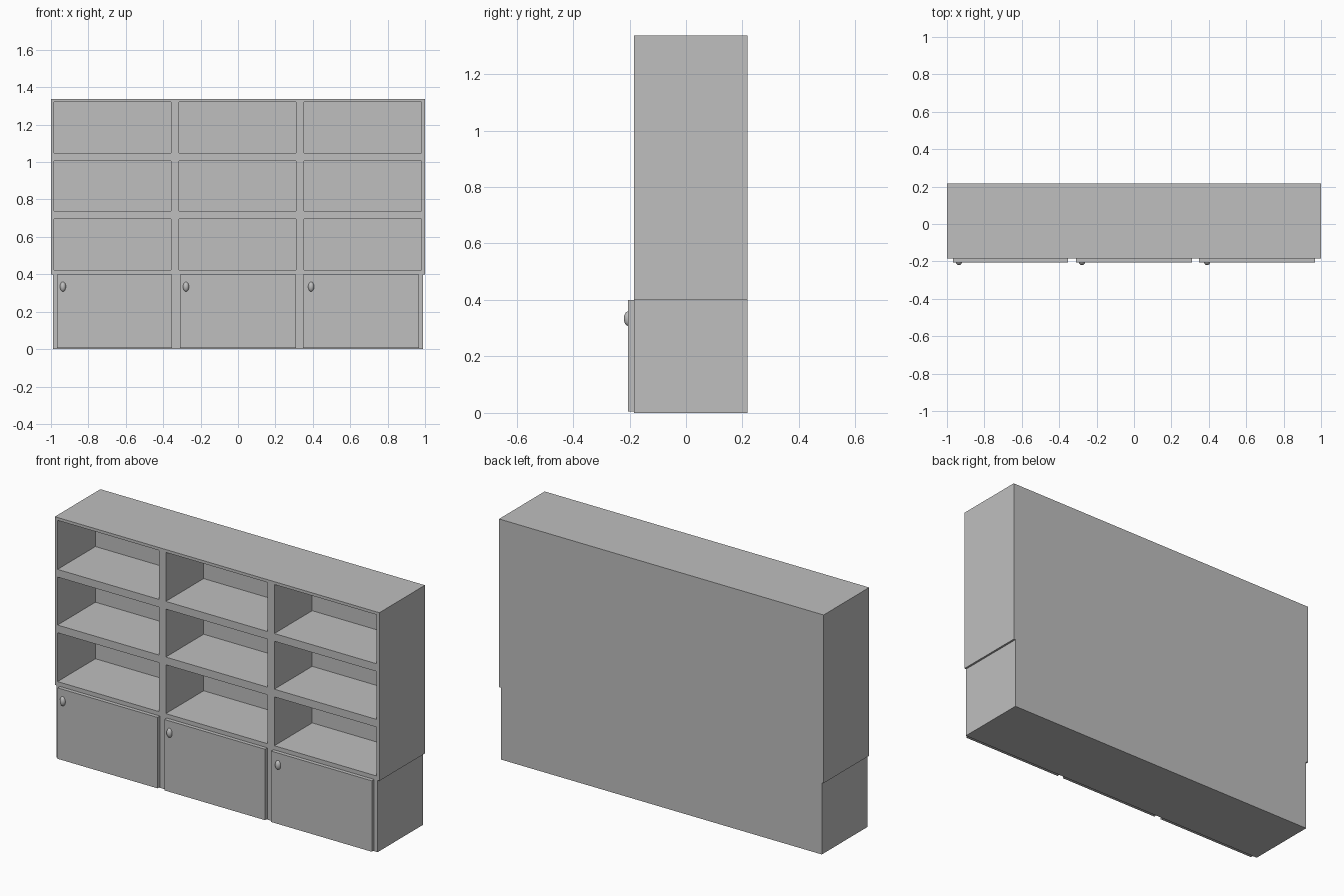
import bpy
import bmesh
from mathutils import Vector

default = bpy.data.objects.get("Cube")
if default:
    bpy.data.objects.remove(default, do_unlink=True)

grey = bpy.data.materials.new("light_grey")
grey.use_nodes = True
colour = (0.52, 0.52, 0.52, 1)
grey.diffuse_color = colour
grey.node_tree.nodes["Principled BSDF"].inputs["Base Color"].default_value = colour

FRONT, BACK = -0.184, 0.217
BASE_TOP, TOP = 0.4, 1.337
POCKET_DEPTH = 0.333


def finish(name, bm):
    bmesh.ops.recalc_face_normals(bm, faces=bm.faces)
    mesh = bpy.data.meshes.new(name)
    bm.to_mesh(mesh)
    bm.free()
    mesh.materials.append(grey)
    obj = bpy.data.objects.new(name, mesh)
    bpy.context.collection.objects.link(obj)
    return obj


def box_mesh(low, high):
    low, high = Vector(low), Vector(high)
    bm = bmesh.new()
    bmesh.ops.create_cube(bm, size=1)
    bmesh.ops.scale(bm, vec=high - low, verts=bm.verts)
    bmesh.ops.translate(bm, vec=(low + high) / 2, verts=bm.verts)
    return bm


# Bookcase: solid block with nine open compartments pushed into its front
columns = [(-0.983, -0.358), (-0.316, 0.311), (0.353, 0.981)]
rows = [(0.423, 0.695), (0.738, 1.005), (1.048, 1.321)]
bm = box_mesh((-1, FRONT, BASE_TOP), (1, BACK, TOP))
for axis, spans in ((Vector((1, 0, 0)), columns), (Vector((0, 0, 1)), rows)):
    for span in spans:
        for cut in span:
            bmesh.ops.bisect_plane(bm, geom=bm.verts[:] + bm.edges[:] + bm.faces[:],
                                   plane_co=axis * cut, plane_no=axis)


def in_compartment(face):
    c = face.calc_center_median()
    return (c.y < FRONT + 0.001
            and any(a < c.x < b for a, b in columns)
            and any(a < c.z < b for a, b in rows))


cells = [f for f in bm.faces if in_compartment(f)]
for face in bmesh.ops.extrude_discrete_faces(bm, faces=cells)["faces"]:
    bmesh.ops.translate(bm, vec=(0, POCKET_DEPTH, 0), verts=face.verts)
bmesh.ops.dissolve_limit(bm, angle_limit=0.01, verts=bm.verts, edges=bm.edges)
finish("open_bookcase", bm)

# Cupboard base, slightly narrower than the bookcase
finish("cupboard_base", box_mesh((-0.989, FRONT, 0), (0.989, BACK, BASE_TOP)))

# Doors, each with an oval knob near its upper left corner
doors = [("right", -0.968, -0.353, -0.936),
         ("middle", -0.31, 0.31, -0.278),
         ("left", 0.348, 0.968, 0.391)]
for side, x0, x1, knob_x in doors:
    finish(side + "_door", box_mesh((x0, -0.205, 0.005), (x1, FRONT, BASE_TOP)))
    bm = bmesh.new()
    bmesh.ops.create_uvsphere(bm, u_segments=24, v_segments=16, radius=1)
    bmesh.ops.scale(bm, vec=(0.016, 0.016, 0.026), verts=bm.verts)
    bmesh.ops.translate(bm, vec=(knob_x, -0.204, 0.334), verts=bm.verts)
    knob = finish(side + "_door_knob", bm)
    for poly in knob.data.polygons:
        poly.use_smooth = True
